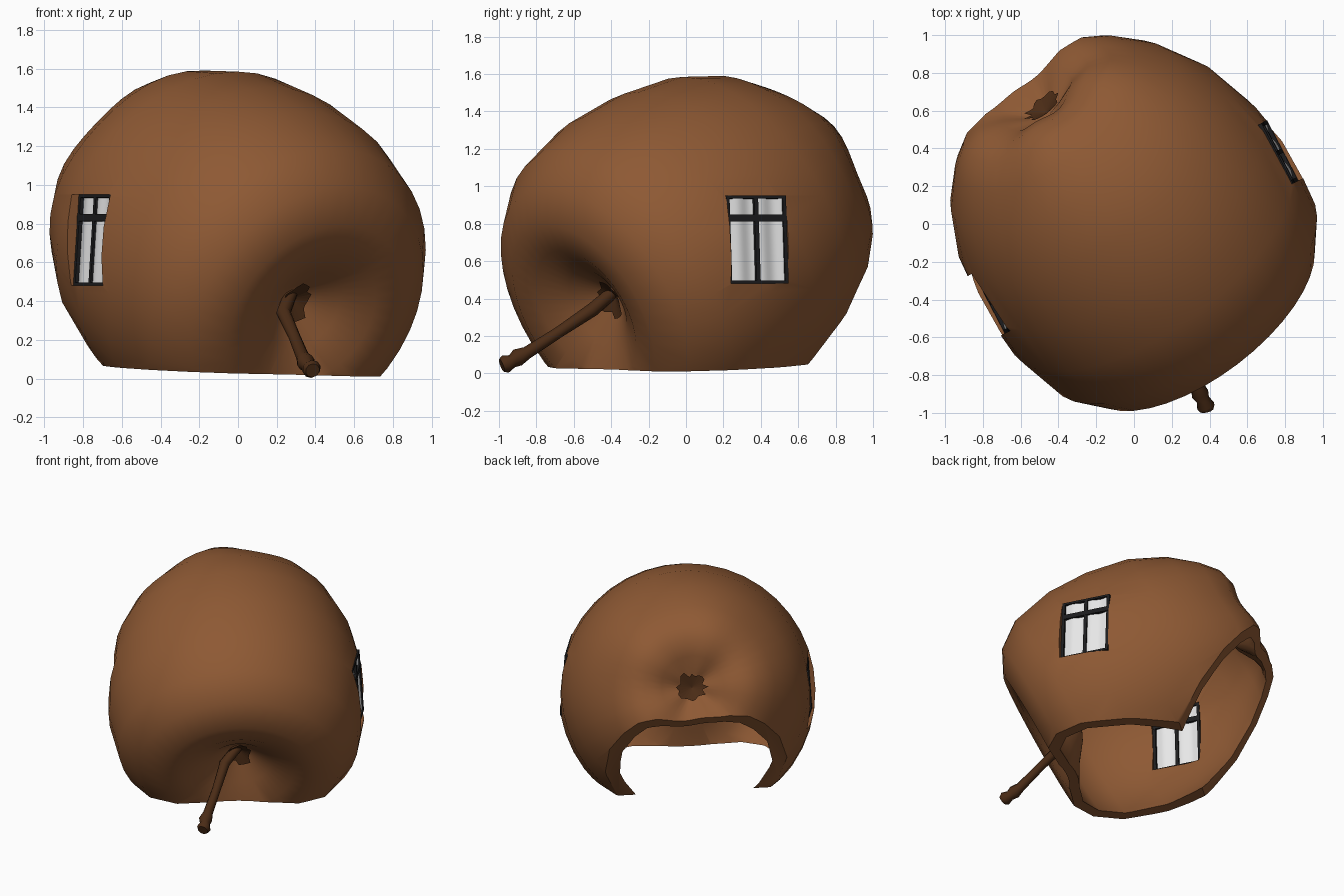
import bpy, bmesh, math, random
from mathutils import Vector, Matrix

random.seed(4)
if "Cube" in bpy.data.objects:
    bpy.data.objects.remove(bpy.data.objects["Cube"], do_unlink=True)


def material(name, colour):
    m = bpy.data.materials.new(name)
    m.use_nodes = True
    m.diffuse_color = (*colour, 1)
    m.node_tree.nodes["Principled BSDF"].inputs["Base Color"].default_value = (*colour, 1)
    return m


skin = material("skin_brown", (0.27, 0.1, 0.034))
bark = material("bark_dark_brown", (0.07, 0.025, 0.008))
iron = material("frame_black", (0.012, 0.012, 0.013))
cloth = material("curtain_white", (0.8, 0.8, 0.8))


def add_object(name, bm, mat, matrix=Matrix()):
    bmesh.ops.recalc_face_normals(bm, faces=bm.faces)
    mesh = bpy.data.meshes.new(name)
    bm.to_mesh(mesh)
    bm.free()
    ob = bpy.data.objects.new(name, mesh)
    ob.matrix_world = matrix
    if mat:
        mesh.materials.append(mat)
    bpy.context.collection.objects.link(ob)
    return ob


def select_only(ob):
    bpy.ops.object.select_all(action='DESELECT')
    ob.select_set(True)
    bpy.context.view_layer.objects.active = ob


def smooth(ob, degrees=40):
    select_only(ob)
    bpy.ops.object.shade_smooth_by_angle(angle=math.radians(degrees))


def box(bm, size, centre=(0, 0, 0)):
    bmesh.ops.create_cube(bm, size=1, matrix=Matrix.Translation(centre) @ Matrix.Diagonal((*size, 1)))


# Fruit body: a profile of (height along core, radius) turned about the tilted core
axis = Vector((-0.54, 0.71, 0.45)).normalized()
core = Matrix.Translation((-0.07, 0.07, 0.7)) @ axis.to_track_quat('Z', 'Y').to_matrix().to_4x4()
profile = [(-.66, .09), (-.76, .22), (-.85, .38), (-.87, .54), (-.78, .72), (-.6, .85),
           (-.3, .91), (0, .9), (.3, .84), (.55, .72), (.72, .58), (.82, .46),
           (.85, .34), (.82, .22), (.75, .1)]
SIDES = 40
bm = bmesh.new()
rings = []
for t, r in profile:
    ring = []
    for i in range(SIDES):
        ang = math.tau * i / SIDES
        lobe = 1 + 0.03 * math.cos(5 * ang) * max(0, t - 0.3)
        ring.append(bm.verts.new((r * lobe * math.cos(ang), r * lobe * math.sin(ang), t * lobe)))
    rings.append(ring)
for a, b in zip(rings, rings[1:]):
    for i in range(SIDES):
        j = (i + 1) % SIDES
        bm.faces.new((a[i], a[j], b[j], b[i]))
for ring, t in ((rings[0], -.61), (rings[-1], .71)):
    pole = bm.verts.new((0, 0, t))
    for i in range(SIDES):
        bm.faces.new((ring[i], ring[(i + 1) % SIDES], pole))
body = add_object("fruit_shell", bm, skin, core)
wall = body.modifiers.new("wall", 'SOLIDIFY')
wall.thickness = 0.07
wall.offset = -1


# Cutters: flat floor, slanted doorway, and one bar through both window openings
def half_space(name, point, keep):
    keep = Vector(keep).normalized()
    bm = bmesh.new()
    box(bm, (4, 4, 2), (0, 0, -1))
    return add_object(name, bm, None, Matrix.Translation(point) @ keep.to_track_quat('Z', 'Y').to_matrix().to_4x4())


turn = Matrix.Rotation(math.radians(27.5), 4, 'Z')
middle = Matrix.Translation((0.01, -0.015, 0.715)) @ turn
bm = bmesh.new()
box(bm, (2.6, 0.36, 0.47))
cutters = [half_space("floor_cutter", (0, 0, 0.04), (0.04, -0.02, 1)),
           half_space("doorway_cutter", (-0.305, 0.285, 0.06), (0.656, -0.755, 0.65)),
           add_object("window_cutter", bm, None, middle)]
for cutter in cutters:
    cutter.hide_render = True
    mod = body.modifiers.new(cutter.name, 'BOOLEAN')
    mod.operation = 'DIFFERENCE'
    mod.solver = 'EXACT'
    mod.object = cutter
select_only(body)
for mod in list(body.modifiers):
    bpy.ops.object.modifier_apply(modifier=mod.name)
for cutter in cutters:
    bpy.data.objects.remove(cutter, do_unlink=True)
smooth(body)

# Windows: barred frame with a softly pleated curtain, leaning in at the top
for side, label in ((1, "left"), (-1, "right")):
    flip = Matrix.Rotation(0 if side > 0 else math.pi, 4, 'Z')
    place = middle @ flip @ Matrix.Translation((0.845, 0, 0)) @ Matrix.Rotation(math.radians(-4), 4, 'Y')
    bm = bmesh.new()
    for s in (-1, 1):
        box(bm, (0.03, 0.02, 0.47), (0, s * 0.17, 0))
        box(bm, (0.03, 0.36, 0.016), (0, 0, s * 0.227))
    box(bm, (0.03, 0.024, 0.47))
    box(bm, (0.034, 0.36, 0.036), (0, 0, 0.115))
    add_object(label + "_window_frame", bm, iron, place)

    bm = bmesh.new()
    bmesh.ops.create_grid(bm, x_segments=28, y_segments=2, size=0.5,
                          matrix=Matrix.Rotation(math.pi / 2, 4, 'Y') @ Matrix.Rotation(math.pi / 2, 4, 'Z'))
    for v in bm.verts:
        v.co = (0.006 * math.sin(v.co.y * 16), v.co.y * 0.35, v.co.z * 0.46)
    smooth(add_object(label + "_curtain", bm, cloth, place), 60)

# Stem with a knobbed tip
curve = bpy.data.curves.new("stem", 'CURVE')
curve.dimensions = '3D'
curve.bevel_depth = 0.034
curve.bevel_resolution = 3
curve.use_fill_caps = True
path = [(.28, -.36, .46, 1), (.235, -.5, .34, 1.1), (.29, -.68, .22, .9),
        (.335, -.85, .11, 1), (.35, -.9, .085, 1.4), (.365, -.93, .065, 1.05),
        (.38, -.965, .05, 1.45), (.385, -.985, .042, 1.1)]
spline = curve.splines.new('POLY')
spline.points.add(len(path) - 1)
for p, (x, y, z, r) in zip(spline.points, path):
    p.co = (x, y, z, 1)
    p.radius = r
curve.materials.append(bark)
stem = bpy.data.objects.new("stem", curve)
bpy.context.collection.objects.link(stem)
select_only(stem)
bpy.ops.object.convert(target='MESH')
smooth(bpy.context.object, 50)

# Ragged scars lining the bottom of both hollows
for name, t, rise in (("stem_scar", -.635, -.045), ("blossom_scar", .73, .04)):
    bm = bmesh.new()
    hub = bm.verts.new((0, 0, t))
    rim = []
    for i in range(24):
        ang = math.tau * i / 24
        r = random.uniform(0.07, 0.12)
        rim.append(bm.verts.new((r * math.cos(ang), r * math.sin(ang), t + rise * r / 0.09)))
    for i in range(24):
        bm.faces.new((hub, rim[i], rim[(i + 1) % 24]))
    add_object(name, bm, bark, core)
